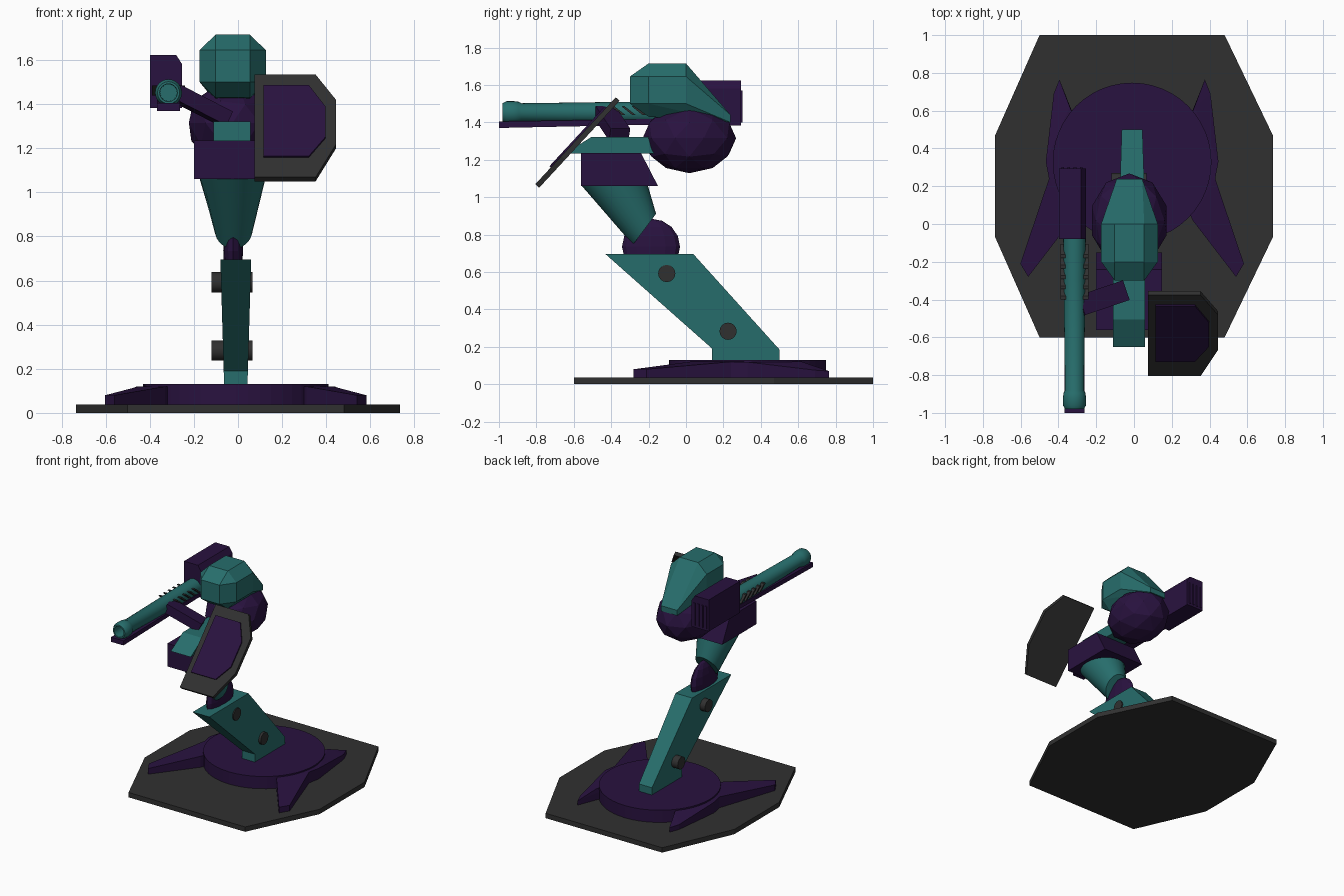
import bpy, bmesh
from math import sin, cos, pi, radians
from mathutils import Vector, Matrix

if "Cube" in bpy.data.objects:
    bpy.data.objects.remove(bpy.data.objects["Cube"])


def material(name, rgb):
    m = bpy.data.materials.new(name)
    m.diffuse_color = (*rgb, 1)
    m.use_nodes = True
    m.node_tree.nodes["Principled BSDF"].inputs["Base Color"].default_value = m.diffuse_color
    return m


TEAL = material("teal", (0.02, 0.155, 0.15))
PURPLE = material("purple", (0.022, 0.006, 0.05))
DARK = material("dark_grey", (0.03, 0.03, 0.03))
CX = -0.01  # centre line of the figure


def finish(name, bm, mat, smooth=False):
    bmesh.ops.recalc_face_normals(bm, faces=bm.faces)
    me = bpy.data.meshes.new(name)
    bm.to_mesh(me)
    bm.free()
    ob = bpy.data.objects.new(name, me)
    bpy.context.collection.objects.link(ob)
    me.materials.append(mat)
    if smooth:
        bpy.context.view_layer.objects.active = ob
        ob.select_set(True)
        bpy.ops.object.shade_smooth_by_angle(angle=radians(30))
        ob.select_set(False)
    return ob


def loft(name, rings, mat, smooth=False):
    """Skin matching rings of points and cap both ends."""
    bm = bmesh.new()
    vs = [[bm.verts.new(p) for p in r] for r in rings]
    n = len(vs[0])
    for a, b in zip(vs, vs[1:]):
        for i in range(n):
            bm.faces.new((a[i], a[(i + 1) % n], b[(i + 1) % n], b[i]))
    bm.faces.new(vs[0])
    bm.faces.new(vs[-1])
    return finish(name, bm, mat, smooth)


def slab(name, pts, offset, mat):
    off = Vector(offset)
    return loft(name, [pts, [Vector(p) + off for p in pts]], mat)


def side_prism(name, yz, x0, x1, mat):
    return slab(name, [(x0, y, z) for y, z in yz], (x1 - x0, 0, 0), mat)


def hull(name, pts, mat):
    bm = bmesh.new()
    for p in pts:
        bm.verts.new(p)
    bmesh.ops.convex_hull(bm, input=bm.verts)
    bmesh.ops.dissolve_limit(bm, angle_limit=0.01, verts=bm.verts, edges=bm.edges)
    return finish(name, bm, mat)


def lathe_axis(name, profile, centre, axis, n, mat):
    """Revolve (distance, radius) pairs about the x or y axis."""
    rings = []
    for d, r in profile:
        ring = []
        for i in range(n):
            c, s = r * cos(2 * pi * i / n), r * sin(2 * pi * i / n)
            ring.append((d, centre[0] + c, centre[1] + s) if axis == 'x'
                        else (centre[0] + c, d, centre[1] + s))
        rings.append(ring)
    return loft(name, rings, mat, True)


def box_beam(name, a, b, width, height, mat):
    a, b = Vector(a), Vector(b)
    side = (b - a).cross(Vector((0, 0, 1))).normalized() * width / 2
    up = side.cross(b - a).normalized() * height / 2
    corners = [side + up, side - up, -side - up, -side + up]
    return loft(name, [[p + c for c in corners] for p in (a, b)], mat)


def ball(name, centre, radii, mat, kind):
    bm = bmesh.new()
    mx = Matrix.Translation(centre) @ Matrix.Diagonal((*radii, 1))
    if kind == 'ico':
        bmesh.ops.create_icosphere(bm, subdivisions=2, radius=1, matrix=mx)
    else:
        bmesh.ops.create_uvsphere(bm, u_segments=12, v_segments=8, radius=1, matrix=mx)
    return finish(name, bm, mat)


# Base plate
slab("base_plate", [(-.5, 1, 0), (.48, 1, 0), (.735, .47, 0), (.735, -.07, 0), (.48, -.6, 0),
                    (-.5, -.6, 0), (-.735, -.07, 0), (-.735, .47, 0)], (0, 0, .037), DARK)

# Foot disc with four sloping claws
slab("foot_disc", [(CX + .42 * cos(i * pi / 24), .328 + .42 * sin(i * pi / 24), .03)
                   for i in range(48)], (0, 0, .1), PURPLE)
CLAWS = {"front": [(.2, .3, .128), (.33, .62, .12), (.385, .765, .07), (.415, .69, .075),
                   (.457, .33, .118), (.44, .24, .12)],
         "back": [(.2, .3, .128), (.44, .24, .12), (.592, -.21, .08), (.55, -.28, .08),
                  (.32, .02, .12)]}
for s, side in ((-1, "left"), (1, "right")):
    for end, pts in CLAWS.items():
        hull(f"foot_claw_{end}_{side}",
             [(CX + s * x, y, h) for x, y, z in pts for h in (.03, z)], PURPLE)

# Slanted leg, slightly wider at the top
leg = [(-.43, .695), (.04, .695), (.5, .185), (.5, .125), (.14, .125), (.14, .19)]
loft("lower_leg", [[(CX + s * (.053 + .03 * (z - .13)), y, z) for y, z in leg]
                   for s in (-1, 1)], TEAL)
for i, c in enumerate([(-.103, .592), (.225, .283)]):
    lathe_axis(f"leg_bolt_{i}", [(-.12, .046), (.066, .046)], c, 'x', 16, DARK)

# Knee joint and tapered waist
ball("knee_joint", (-.022, -.187, .735), (.045, .155, .15), PURPLE, 'uv')
N = 28
loft("waist", [
    [(-.02 + .085 * cos(a), -.222 + .062 * sin(a), .828 + .083 * sin(a))
     for a in (2 * pi * i / N for i in range(N))],
    [(-.025 + .15 * cos(a), -.383 + .178 * sin(a), 1.065)
     for a in (2 * pi * i / N for i in range(N))]], TEAL, True)

# Chest, collar and shoulder ball
side_prism("chest", [(-.562, 1.06), (-.15, 1.06), (-.24, 1.235), (-.562, 1.235)],
           -.2, .148, PURPLE)
side_prism("collar", [(-.65, 1.233), (-.505, 1.322), (-.13, 1.322), (-.13, 1.233)],
           -.11, .057, TEAL)
ball("body_ball", (-.025, .018, 1.315), (.208, .25, .187), PURPLE, 'ico')

# Helmet
oct_xz = [(s * x, z) for s in (-1, 1) for x, z in
          ((.078, 1.715), (.15, 1.645), (.15, 1.5), (.078, 1.43))]
hull("helmet", [(-.024 + x, y, z) for y in (-.2, 0) for x, z in oct_xz]
     + [(-.024 + s * .078, -.3, z) for s in (-1, 1) for z in (1.5, 1.645)]
     + [(-.024 + s * .068, .238, z) for s in (-1, 1) for z in (1.4, 1.44)], TEAL)

# Arm holding the gun
box_beam("gun_arm", (-.29, -.435, 1.455), (-.055, -.355, 1.335), .11, .07, PURPLE)

# Gun: hollow barrel, rail, vents and stock
GX = -.315
lathe_axis("gun_barrel", [(-.04, .06), (-.3, .058), (-.88, .05), (-.895, .058), (-.92, .061),
                          (-.96, .061), (-.98, .05), (-.98, .04), (-.8, .038)],
           (GX, 1.452), 'y', 24, TEAL)
side_prism("gun_rail", [(-1, 1.37), (-.05, 1.39), (-.05, 1.42), (-1, 1.405)],
           GX - .052, GX + .052, PURPLE)
for i in range(5):
    y = -.4 + i * .055
    side_prism(f"gun_vent_{i}", [(y, 1.485), (y + .018, 1.485), (y + .075, 1.44),
                                 (y + .057, 1.44)], GX - .075, GX + .075, DARK)
slab("gun_stock", [(-.398, -.08, 1.383), (-.398, -.08, 1.623), (-.28, -.08, 1.623),
                   (-.253, -.08, 1.58), (-.253, -.08, 1.383)], (0, .375, 0), PURPLE)
for i in range(4):
    x = -.385 + i * .033
    side_prism(f"stock_ridge_{i}", [(.29, 1.4), (.302, 1.4), (.302, 1.57), (.29, 1.57)],
               x, x + .014, PURPLE)


# Tilted shield with a raised inner panel
def on_shield(x, z):
    return (x, -.79 + (z - 1.045) * .925, z)


NORMAL = Vector((0, -.734, .679))
slab("shield", [on_shield(*p) for p in
                ((.075, 1.05), (.075, 1.515), (.352, 1.515), (.445, 1.4), (.445, 1.2),
                 (.352, 1.05))], NORMAL * -.028 + NORMAL * .056, DARK)
slab("shield_panel", [Vector(on_shield(*p)) + NORMAL * .02 for p in
                      ((.115, 1.14), (.115, 1.46), (.322, 1.46), (.396, 1.365), (.396, 1.225),
                       (.322, 1.14))], NORMAL * .018, PURPLE)
